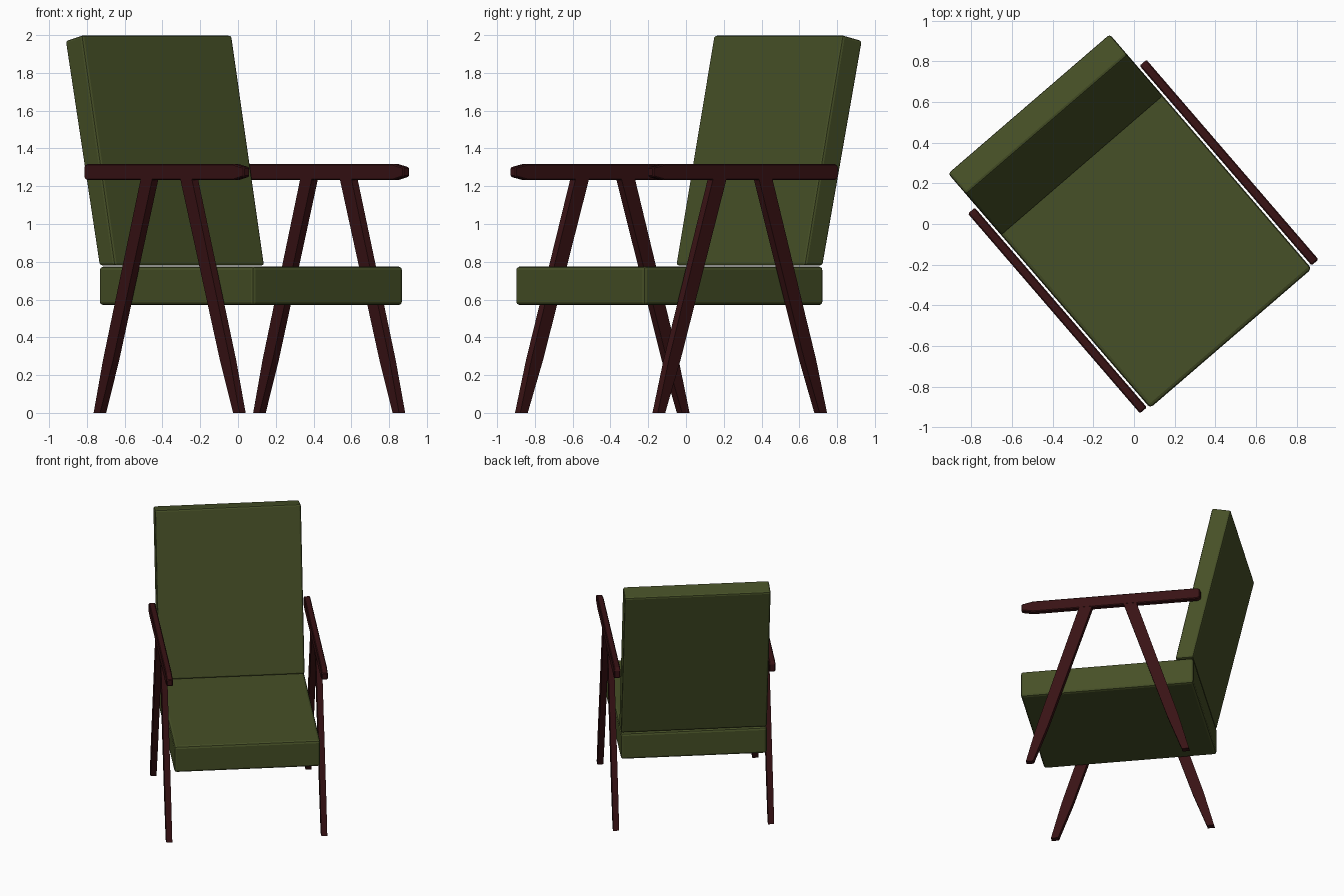
import bpy, math
from mathutils import Matrix

if "Cube" in bpy.data.objects:
    bpy.data.objects.remove(bpy.data.objects["Cube"])

# The chair is turned about z; parts are drawn in (forward, up) side profiles
TURN = Matrix.Rotation(math.radians(40.75), 4, 'Z')
CX = -0.006


def material(name, rgb):
    m = bpy.data.materials.new(name)
    m.diffuse_color = (*rgb, 1)
    m.use_nodes = True
    m.node_tree.nodes["Principled BSDF"].inputs["Base Color"].default_value = m.diffuse_color
    return m


green = material("olive fabric", (0.062, 0.080, 0.020))
wood = material("dark red wood", (0.040, 0.006, 0.007))


def prism(name, profile, x0, x1, mat, bevel=0, segments=2):
    """Extrude a side profile of (forward, z) points from x0 to x1."""
    n = len(profile)
    verts = [TURN @ Matrix.Translation((x + CX, -f, z)).translation
             for x in (x0, x1) for f, z in profile]
    faces = [tuple(range(n)), tuple(range(2 * n - 1, n - 1, -1))]
    faces += [(i, i + n, (i + 1) % n + n, (i + 1) % n) for i in range(n)]
    me = bpy.data.meshes.new(name)
    me.from_pydata(verts, [], faces)
    me.materials.append(mat)
    ob = bpy.data.objects.new(name, me)
    bpy.context.collection.objects.link(ob)
    bpy.context.view_layer.objects.active = ob
    bpy.ops.object.select_all(action='DESELECT')
    ob.select_set(True)
    bpy.ops.object.mode_set(mode='EDIT')
    bpy.ops.mesh.select_all(action='SELECT')
    bpy.ops.mesh.normals_make_consistent(inside=False)
    bpy.ops.object.mode_set(mode='OBJECT')
    if bevel:
        b = ob.modifiers.new("soft edges", 'BEVEL')
        b.width, b.segments = bevel, segments
    return ob


def leg(top, foot):
    """Slanted leg profile that narrows towards the foot."""
    def at(z):
        return foot + (top - foot) * z / 1.24
    rings = [(0, 0.026), (0.28, 0.041), (1.25, 0.047)]
    return ([(at(z) - w, z) for z, w in rings] +
            [(at(z) + w, z) for z, w in reversed(rings)])


# Cushions
prism("seat", [(-0.515, 0.57), (0.738, 0.57), (0.738, 0.775), (-0.515, 0.775)],
      -0.525, 0.525, green, 0.018)
prism("backrest", [(-0.383, 0.78), (-0.513, 0.78), (-0.788, 1.97), (-0.65, 2.0)],
      -0.525, 0.525, green, 0.014)

# Armrests and legs on both sides
arm = [(-0.572, 1.245), (-0.55, 1.232), (0.64, 1.232), (0.725, 1.25),
       (0.725, 1.30), (0.64, 1.318), (-0.55, 1.318), (-0.572, 1.305)]
for side, s in (("left", -1), ("right", 1)):
    prism(side + "_armrest", arm, s * 0.535, s * 0.58, wood, 0.006, 1)
    prism(side + "_front_leg", leg(0.257, 0.665), s * 0.536, s * 0.579, wood)
    prism(side + "_back_leg", leg(-0.063, -0.466), s * 0.536, s * 0.579, wood)
